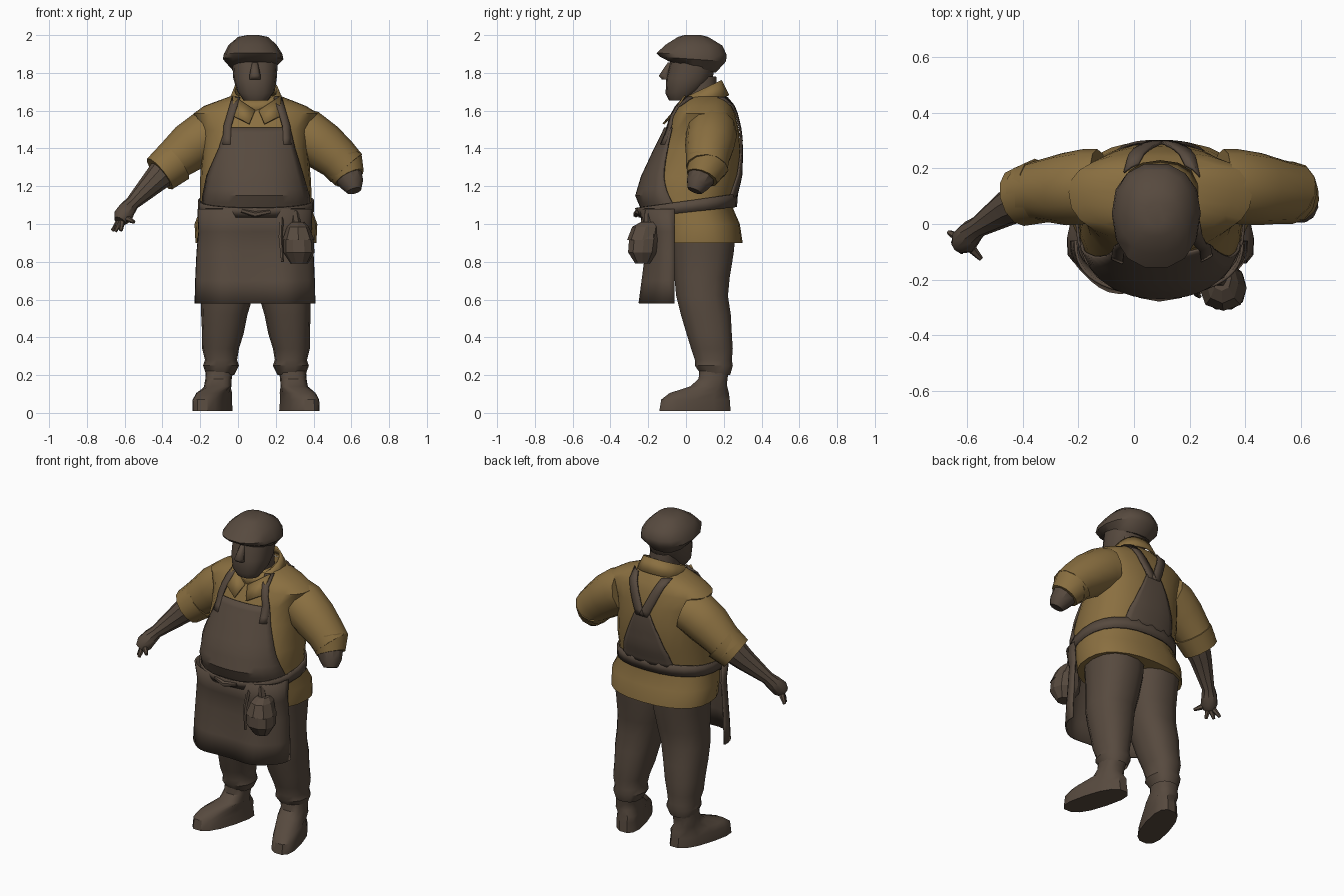
import bpy, math
from mathutils import Vector


def material(name, rgb):
    m = bpy.data.materials.new(name)
    m.diffuse_color = (*rgb, 1)
    return m


BROWN = material("dark brown", (0.095, 0.068, 0.049))
TAN = material("mustard tan", (0.255, 0.160, 0.052))


def make(name, verts, faces, mat, thick=0.0, angle=35):
    me = bpy.data.meshes.new(name)
    me.from_pydata([tuple(v) for v in verts], [], faces)
    me.materials.append(mat)
    for p in me.polygons:
        p.use_smooth = True
    me.set_sharp_from_angle(angle=math.radians(angle))
    ob = bpy.data.objects.new(name, me)
    bpy.context.collection.objects.link(ob)
    if thick:
        s = ob.modifiers.new("thickness", "SOLIDIFY")
        s.thickness, s.offset = thick, 0
    return ob


def skin(name, rings, mat, caps=True, thick=0.0, angle=35):
    """Bridge equal-length closed rings into a surface."""
    n = len(rings[0])
    verts = [v for r in rings for v in r]
    faces = [(i * n + j, i * n + (j + 1) % n, (i + 1) * n + (j + 1) % n, (i + 1) * n + j)
             for i in range(len(rings) - 1) for j in range(n)]
    if caps:
        faces += [tuple(reversed(range(n))), tuple(range(len(verts) - n, len(verts)))]
    return make(name, verts, faces, mat, thick, angle)


def sgnpow(v, e):
    return math.copysign(abs(v) ** e, v)


def ring(xa, xb, yf, yb, zf, zb=None, n=16, power=2.3, split=0.5):
    """Superellipse ring from front point (yf, zf) to back point (yb, zb)."""
    zb = zf if zb is None else zb
    cx, rx, cy = (xa + xb) / 2, (xb - xa) / 2, yf + (yb - yf) * split
    out = []
    for k in range(n):
        a = 2 * math.pi * k / n
        x = cx + rx * sgnpow(math.cos(a), 2 / power)
        s = sgnpow(math.sin(a), 2 / power)
        y = cy + s * ((yb - cy) if s > 0 else (cy - yf))
        out.append(Vector((x, y, zf + (zb - zf) * (y - yf) / (yb - yf))))
    return out


def stack(name, rows, mat, **kw):
    opts = {k: kw.pop(k) for k in ("n", "power", "split") if k in kw}
    return skin(name, [ring(*r, **opts) for r in rows], mat, **kw)


def tube(name, pts, mat, n=10, **kw):
    """Round tube through (x, y, z, radius) points."""
    c = [Vector(p[:3]) for p in pts]
    rings = []
    for i, p in enumerate(pts):
        d = (c[min(i + 1, len(c) - 1)] - c[max(i - 1, 0)]).normalized()
        u = d.cross(Vector((0, 1, 0))).normalized()
        w = d.cross(u)
        rings.append([c[i] + p[3] * (u * math.cos(t) + w * math.sin(t))
                      for t in (2 * math.pi * k / n for k in range(n))])
    return skin(name, rings, mat, **kw)


# Shirt body: z, left x, right x, front y, back y
TORSO = [(0.90, -0.225, 0.415, -0.17, 0.30), (1.00, -0.23, 0.42, -0.18, 0.285),
         (1.08, -0.20, 0.39, -0.22, 0.25), (1.15, -0.20, 0.39, -0.25, 0.26),
         (1.25, -0.20, 0.385, -0.22, 0.285), (1.40, -0.19, 0.37, -0.15, 0.29),
         (1.50, -0.20, 0.38, -0.10, 0.28), (1.585, -0.235, 0.425, -0.065, 0.26),
         (1.625, -0.18, 0.36, -0.04, 0.245), (1.68, -0.03, 0.22, 0.0, 0.21)]
stack("shirt_body", [(a, b, f, k, z) for z, a, b, f, k in TORSO], TAN, n=24, split=0.55)


def surface_y(x, z, side):
    """Depth of the shirt at x, z on the front (-1) or back (1)."""
    z = min(max(z, TORSO[0][0]), TORSO[-1][0])
    i = next(i for i in range(len(TORSO) - 1) if z <= TORSO[i + 1][0])
    lo, hi = TORSO[i], TORSO[i + 1]
    t = (z - lo[0]) / (hi[0] - lo[0])
    _, a, b, f, k = [p + (q - p) * t for p, q in zip(lo, hi)]
    cy = f + (k - f) * 0.55
    u = min(abs((x - (a + b) / 2) / ((b - a) / 2)), 1)
    r = (1 - u ** 2.3) ** (1 / 2.3)
    return cy + side * r * ((k - cy) if side > 0 else (cy - f))


def patch(name, rows, side, offset=0.012, cols=10, sub=3, mat=BROWN):
    """Cloth panel that follows the shirt; rows are z, left x, right x."""
    fine = []
    for p, q in zip(rows, rows[1:]):
        fine += [[a + (b - a) * s / sub for a, b in zip(p, q)] for s in range(sub)]
    fine.append(rows[-1])
    verts = [(x, surface_y(x, z, side) + side * offset, z) for z, a, b in fine
             for x in (a + (b - a) * j / cols for j in range(cols + 1))]
    m = cols + 1
    faces = [(i * m + j, i * m + j + 1, (i + 1) * m + j + 1, (i + 1) * m + j)
             for i in range(len(fine) - 1) for j in range(cols)]
    return make(name, verts, faces, mat, 0.01)


# Apron bib, back panel and crossing straps
patch("apron_bib", [(1.04, -0.195, 0.385), (1.15, -0.185, 0.375), (1.25, -0.165, 0.345),
                    (1.40, -0.10, 0.30), (1.51, -0.065, 0.275)], -1, 0.014, cols=16)
patch("apron_back_panel", [(1.13, -0.08, 0.27), (1.22, -0.06, 0.25), (1.34, -0.01, 0.20),
                           (1.48, 0.06, 0.14)], 1, 0.008)
for s, tag in ((-1, "right"), (1, "left")):
    def span(z, d, w=0.02):
        return (z, 0.10 + s * d - w, 0.10 + s * d + w)
    patch("front_strap_" + tag, [span(1.42, 0.16), span(1.52, 0.155), span(1.67, 0.11)],
          -1, 0.018, cols=2)
    patch("back_strap_" + tag, [span(1.44, 0.01, 0.03), span(1.54, 0.055, 0.03), span(1.67, 0.11, 0.026)],
          1, 0.010, cols=2)

# Belt rising slightly to the back
stack("belt", [(-0.208, 0.398, -0.245, 0.265, 1.035, 1.09), (-0.208, 0.398, -0.265, 0.27, 1.085, 1.16)],
      BROWN, n=24, split=0.55, caps=False, thick=0.01)

# Apron skirt: open front shell with soft folds
COLS = 24
verts = []
skirt = [(1.08, 0.30, 0.25), (0.96, 0.295, 0.215), (0.85, 0.305, 0.215), (0.70, 0.312, 0.235),
         (0.58, 0.315, 0.25)]
for i, (z, rx, depth) in enumerate(skirt):
    for j in range(COLS + 1):
        a = math.pi * j / COLS
        fold = 0.012 * math.cos(6 * a) * i / 4
        verts.append((0.09 - rx * sgnpow(math.cos(a), 0.8),
                      -0.06 - (depth - 0.06 + fold) * sgnpow(math.sin(a), 0.8), z))
M = COLS + 1
make("apron_skirt", verts, [(i * M + j, i * M + j + 1, (i + 1) * M + j + 1, (i + 1) * M + j)
                            for i in range(4) for j in range(COLS)], BROWN, 0.01)

# Trousers: z, outer and inner distance from the middle, front y, back y
LEG = [(0.20, 0.262, 0.115, 0.08, 0.235), (0.25, 0.28, 0.09, 0.045, 0.25),
       (0.28, 0.27, 0.10, 0.045, 0.245), (0.34, 0.285, 0.09, 0.025, 0.25),
       (0.42, 0.285, 0.065, 0.0, 0.245), (0.52, 0.29, 0.045, -0.03, 0.24),
       (0.62, 0.29, 0.015, -0.055, 0.225), (0.72, 0.285, -0.01, -0.065, 0.235),
       (0.84, 0.288, -0.03, -0.075, 0.255), (0.93, 0.293, -0.03, -0.08, 0.265)]
# Boots: z, outer and inner distance, front y, back y
BOOT = [(0.01, 0.30, 0.13, -0.145, 0.24), (0.07, 0.30, 0.135, -0.135, 0.235),
        (0.105, 0.29, 0.135, -0.09, 0.23), (0.14, 0.275, 0.13, 0.02, 0.22),
        (0.18, 0.268, 0.128, 0.065, 0.22), (0.23, 0.265, 0.12, 0.07, 0.232)]
for s, tag in ((-1, "right"), (1, "left")):
    def mirrored(rows):
        return [(*sorted((0.095 + s * o, 0.095 + s * i)), f, k, z) for z, o, i, f, k in rows]
    stack("trouser_leg_" + tag, mirrored(LEG), BROWN, n=14, caps=False)
    boot = stack("boot_" + tag, mirrored(BOOT), BROWN, n=14, power=2.6)
    for v in boot.data.vertices:  # toes turned out, heels in
        v.co.x += s * 0.28 * (0.10 - v.co.y) * (1 if v.co.z < 0.13 else 0)

# Sleeves with rolled cuffs
tube("sleeve_right", [(-0.12, 0.14, 1.48, 0.13), (-0.17, 0.135, 1.465, 0.135), (-0.25, 0.125, 1.41, 0.13),
                      (-0.33, 0.12, 1.345, 0.112), (-0.39, 0.11, 1.29, 0.105)], TAN, n=12)
tube("cuff_right", [(-0.335, 0.12, 1.33, 0.118), (-0.415, 0.095, 1.265, 0.105)], TAN, n=12)
tube("sleeve_left", [(0.31, 0.14, 1.49, 0.13), (0.36, 0.135, 1.475, 0.135), (0.45, 0.125, 1.41, 0.13),
                     (0.53, 0.115, 1.345, 0.115), (0.575, 0.11, 1.295, 0.11)], TAN, n=12)
tube("cuff_left", [(0.55, 0.115, 1.32, 0.117), (0.59, 0.085, 1.245, 0.085)], TAN, n=12)

# Forearms and hand
tube("forearm_right", [(-0.39, 0.09, 1.28, 0.08), (-0.45, 0.06, 1.22, 0.065),
                       (-0.56, -0.01, 1.11, 0.038), (-0.585, -0.03, 1.08, 0.045),
                       (-0.61, -0.06, 1.04, 0.05), (-0.625, -0.075, 1.015, 0.035)], BROWN)
tube("forearm_stump_left", [(0.585, 0.08, 1.25, 0.075), (0.605, 0.06, 1.21, 0.062),
                            (0.615, 0.045, 1.175, 0.04)], BROWN)
for i, tip in enumerate([(-0.665, -0.03, 0.965), (-0.65, -0.065, 0.96),
                         (-0.62, -0.10, 0.965), (-0.55, -0.125, 1.01)]):
    mid = Vector((-0.61, -0.06, 1.04)).lerp(Vector(tip), 0.5)
    tube("finger_%d" % (i + 1), [(-0.61, -0.06, 1.04, 0.02), (*mid, 0.016), (*tip, 0.009)], BROWN, n=6)

# Neck, head and nose
stack("neck", [(0.01, 0.18, -0.01, 0.17, 1.62), (0.015, 0.175, -0.01, 0.16, 1.78)], BROWN, n=12, caps=False)
stack("head", [(0.03, 0.16, -0.09, 0.03, 1.655), (-0.005, 0.195, -0.108, 0.09, 1.69, 1.72),
               (-0.025, 0.205, -0.105, 0.14, 1.77), (-0.03, 0.21, -0.088, 0.155, 1.84),
               (-0.03, 0.21, -0.08, 0.16, 1.89)], BROWN, angle=50)
stack("nose", [(0.06, 0.12, -0.13, -0.085, 1.765), (0.06, 0.12, -0.148, -0.08, 1.785),
               (0.075, 0.105, -0.098, -0.07, 1.855)], BROWN, n=6, angle=70)

# Flat cap with a peak at the front
stack("flat_cap", [(-0.04, 0.20, -0.09, 0.16, 1.86, 1.80), (-0.08, 0.24, -0.14, 0.215, 1.885, 1.86),
                   (-0.075, 0.235, -0.16, 0.22, 1.905, 1.895), (-0.05, 0.205, -0.11, 0.195, 1.95, 1.945),
                   (0.0, 0.16, -0.045, 0.12, 1.99), (0.05, 0.11, -0.01, 0.08, 2.0)],
      BROWN, n=14, angle=40)

# Shirt collar: band plus two front flaps
stack("collar_band", [(-0.05, 0.24, -0.05, 0.225, 1.60, 1.68), (-0.02, 0.21, -0.02, 0.185, 1.66, 1.76)],
      TAN, caps=False, thick=0.01)
for s, tag in ((-1, "right"), (1, "left")):
    make("collar_flap_" + tag, [(0.10 + s * x, y, z) for x, y, z in
                                [(0.01, -0.06, 1.60), (0.04, -0.12, 1.53), (0.12, -0.08, 1.57),
                                 (0.13, -0.005, 1.68)]], [(0, 1, 2, 3)], TAN, 0.01)

# Pouch with flap, cords and belt knot
stack("pouch", [(0.28, 0.37, -0.27, -0.19, 0.79), (0.24, 0.405, -0.31, -0.15, 0.85),
                (0.24, 0.40, -0.305, -0.14, 0.92), (0.265, 0.375, -0.27, -0.15, 0.97)],
      BROWN, n=10, angle=20)
stack("pouch_flap", [(0.235, 0.405, -0.312, -0.15, 0.915), (0.26, 0.375, -0.285, -0.14, 0.985),
                     (0.28, 0.35, -0.24, -0.15, 1.01)], BROWN, n=8, angle=20)
tube("pouch_loop", [(0.31, -0.20, 1.0, 0.025), (0.30, -0.20, 1.07, 0.02)], BROWN, n=6)
tube("pouch_cord", [(0.23, -0.22, 1.04, 0.012), (0.225, -0.25, 0.93, 0.012), (0.235, -0.26, 0.80, 0.008)],
     BROWN, n=5)
tube("belt_knot", [(0.02, -0.255, 1.07, 0.012), (0.09, -0.265, 1.05, 0.016), (0.17, -0.255, 1.065, 0.012)],
     BROWN, n=6)
